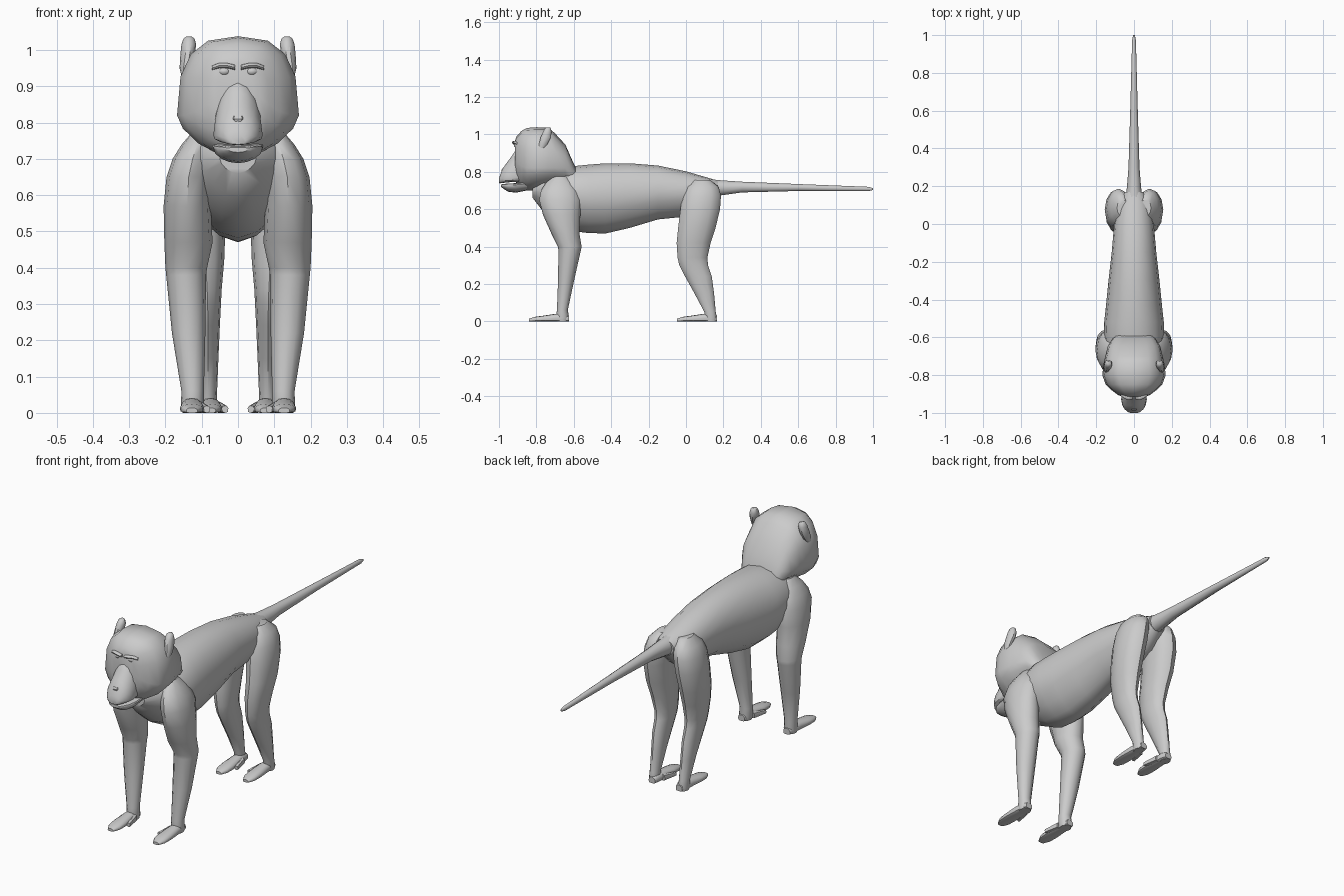
import bpy, math
from mathutils import Vector


def loft(name, rings, mirror=False):
    """Skin a list of closed rings, cap both ends, shade smooth."""
    n = len(rings[0])
    verts = [p for r in rings for p in r]
    faces = []
    for i in range(len(rings) - 1):
        for j in range(n):
            k = (j + 1) % n
            faces.append((i * n + j, i * n + k, (i + 1) * n + k, (i + 1) * n + j))
    faces.append(tuple(range(n))[::-1])
    faces.append(tuple(range((len(rings) - 1) * n, len(rings) * n)))
    me = bpy.data.meshes.new(name)
    me.from_pydata(verts, [], faces)
    ob = bpy.data.objects.new(name, me)
    bpy.context.collection.objects.link(ob)
    bpy.context.view_layer.objects.active = ob
    bpy.ops.object.select_all(action='DESELECT')
    ob.select_set(True)
    bpy.ops.object.mode_set(mode='EDIT')
    bpy.ops.mesh.select_all(action='SELECT')
    bpy.ops.mesh.normals_make_consistent(inside=False)
    bpy.ops.object.mode_set(mode='OBJECT')
    bpy.ops.object.shade_smooth_by_angle(angle=math.radians(40))
    if mirror:
        ob.modifiers.new("Mirror", 'MIRROR').use_mirror_merge = False
    return ob


def power(v, p):
    return math.copysign(abs(v) ** (2 / p), v)


def ring_y(y, zb, zt, w, zm=None, up=2.0, low=2.0, cx=0.0, n=16):
    """Cross-section facing along y, widest at zm, separate top and bottom roundness."""
    zm = (zb + zt) / 2 if zm is None else zm
    pts = []
    for i in range(n):
        a = 2 * math.pi * i / n
        c, s = math.cos(a), math.sin(a)
        p = up if s >= 0 else low
        h = zt - zm if s >= 0 else zm - zb
        pts.append(Vector((cx + w * power(c, p), y, zm + h * power(s, p))))
    return pts


def ring_z(z, y0, y1, x0, x1, n=12):
    """Horizontal elliptical cross-section from its bounds."""
    return [Vector(((x0 + x1) / 2 + (x1 - x0) / 2 * math.cos(2 * math.pi * i / n),
                    (y0 + y1) / 2 + (y1 - y0) / 2 * math.sin(2 * math.pi * i / n), z))
            for i in range(n)]


# torso
loft("torso", [ring_y(*r, up=2.1, low=1.7) for r in [
    (-0.82, .66, .74, .05, .70), (-0.77, .595, .78, .10, .70), (-0.70, .535, .81, .14, .68),
    (-0.60, .482, .83, .16, .67), (-0.52, .472, .838, .158, .66), (-0.43, .47, .845, .148, .66),
    (-0.30, .50, .845, .135, .67), (-0.15, .545, .833, .118, .69), (0, .56, .802, .105, .69),
    (0.10, .60, .773, .09, .69), (0.17, .67, .752, .05, .71)]])

# tail
loft("tail", [ring_y(y, zb, zt, w, n=10) for y, zb, zt, w in [
    (0.10, .66, .765, .05), (0.19, .672, .756, .038), (0.30, .688, .748, .029),
    (0.60, .696, .735, .02), (0.975, .696, .72, .010), (1.0, .702, .712, .004)]])

# front legs
loft("front_leg", [ring_z(*r) for r in [
    (.775, -.71, -.64, .085, .125), (.74, -.75, -.60, .07, .155), (.70, -.775, -.575, .07, .18),
    (.65, -.785, -.56, .075, .197), (.57, -.765, -.565, .075, .205), (.47, -.72, -.57, .07, .203),
    (.40, -.685, -.558, .085, .20), (.38, -.682, -.562, .088, .198), (.22, -.684, -.598, .09, .182),
    (.06, -.69, -.632, .094, .156), (.02, -.695, -.625, .094, .157), (0, -.69, -.63, .098, .153)]], True)

# hind legs
loft("hind_leg", [ring_z(*r) for r in [
    (.755, .04, .13, .03, .09), (.72, .00, .175, .02, .125), (.67, -.02, .187, .02, .145),
    (.60, -.03, .182, .025, .155), (.50, -.042, .158, .035, .152), (.42, -.05, .132, .038, .14),
    (.34, -.045, .114, .045, .125), (.30, -.036, .118, .047, .12), (.24, -.005, .138, .05, .116),
    (.15, .045, .15, .054, .11), (.05, .098, .159, .058, .106), (.015, .10, .166, .056, .106),
    (0, .105, .163, .06, .104)]], True)


def foot(name, heel, length, cx, w):
    """Flat sole with a thumb on the inner side and four short toes."""
    t = [(0, .6, .03), (.12, .85, .042), (.35, .95, .040), (.65, 1.08, .030), (.86, 1.0, .024), (1.0, .5, .014)]
    loft(name, [ring_y(heel - length * f, 0, zt, w * k, zt * .45, 2.2, 4, cx, 12) for f, k, zt in t], True)
    loft(name + "_thumb", [[Vector((p.x - 0.018 * f, p.y, p.z)) for p in
         ring_y(heel - length * (.25 + .35 * f), 0, .032 - .012 * f, .014 - .005 * f, .012, 2.2, 3, cx - w * .75, 8)]
         for f in (0, .5, .9, 1.0)], True)


foot("front_foot", -.625, .215, .127, .031)
foot("hind_foot", .165, .213, .076, .030)

# skull with cheek ruff
loft("head", [ring_y(*r, up=2.7, low=1.6) for r in [
    (-.58, .70, .80, .09, .76), (-.61, .71, .865, .115, .79), (-.645, .72, .945, .138, .82),
    (-.70, .715, 1.005, .152, .82), (-.735, .71, 1.036, .16, .82), (-.80, .70, 1.038, .168, .82),
    (-.85, .70, 1.034, .15, .82), (-.88, .71, 1.018, .118, .83), (-.905, .73, .99, .085, .85),
    (-.915, .76, .965, .06, .87)]])

# muzzle
loft("muzzle", [ring_y(*r, up=1.9, low=3) for r in [
    (-.86, .745, .955, .06, .78), (-.905, .745, .925, .066, .77), (-.93, .745, .885, .068, .765),
    (-.96, .742, .845, .062, .765), (-.98, .74, .818, .05, .762), (-.995, .738, .78, .034, .757),
    (-1.0, .74, .765, .02, .75)]])

# lower jaw
loft("lower_jaw", [ring_y(*r, up=4, low=1.9) for r in [
    (-.85, .70, .745, .07, .735), (-.91, .688, .739, .068, .73), (-.95, .693, .737, .058, .728),
    (-.975, .708, .735, .042, .727), (-.988, .718, .732, .026, .725)]])

# nose tip
loft("nose", [ring_z(z, -.972 - d, -.95, -w, w, 6) for z, d, w in [
    (.79, .012, .006), (.81, .018, .022), (.818, .012, .02)]])

# brow ridges
loft("brow", [[Vector((x, y + .012 * math.cos(a), z + .007 * math.sin(a)))
     for a in [i * math.pi / 4 for i in range(8)]]
     for x, y, z in [(.008, -.916, .952), (.03, -.92, .957), (.052, -.912, .957), (.072, -.898, .95)]], True)

# eyes
bpy.ops.mesh.primitive_uv_sphere_add(segments=12, ring_count=8, radius=.016, location=(0, 0, 0))
eye = bpy.context.object
eye.name = "eye"
for v in eye.data.vertices:
    v.co = Vector((v.co.x * 1.15 + .038, v.co.y - .904, v.co.z * .8 + .941))
bpy.ops.object.shade_smooth_by_angle()
eye.modifiers.new("Mirror", 'MIRROR').use_mirror_merge = False

# ears
loft("ear", [ring_z(*r, 10) for r in [
    (.905, -.79, -.775, .14, .15), (.95, -.787, -.738, .13, .161), (.985, -.778, -.72, .12, .159),
    (1.015, -.765, -.718, .115, .156), (1.032, -.755, -.722, .12, .15), (1.037, -.745, -.727, .128, .142)]], True)
